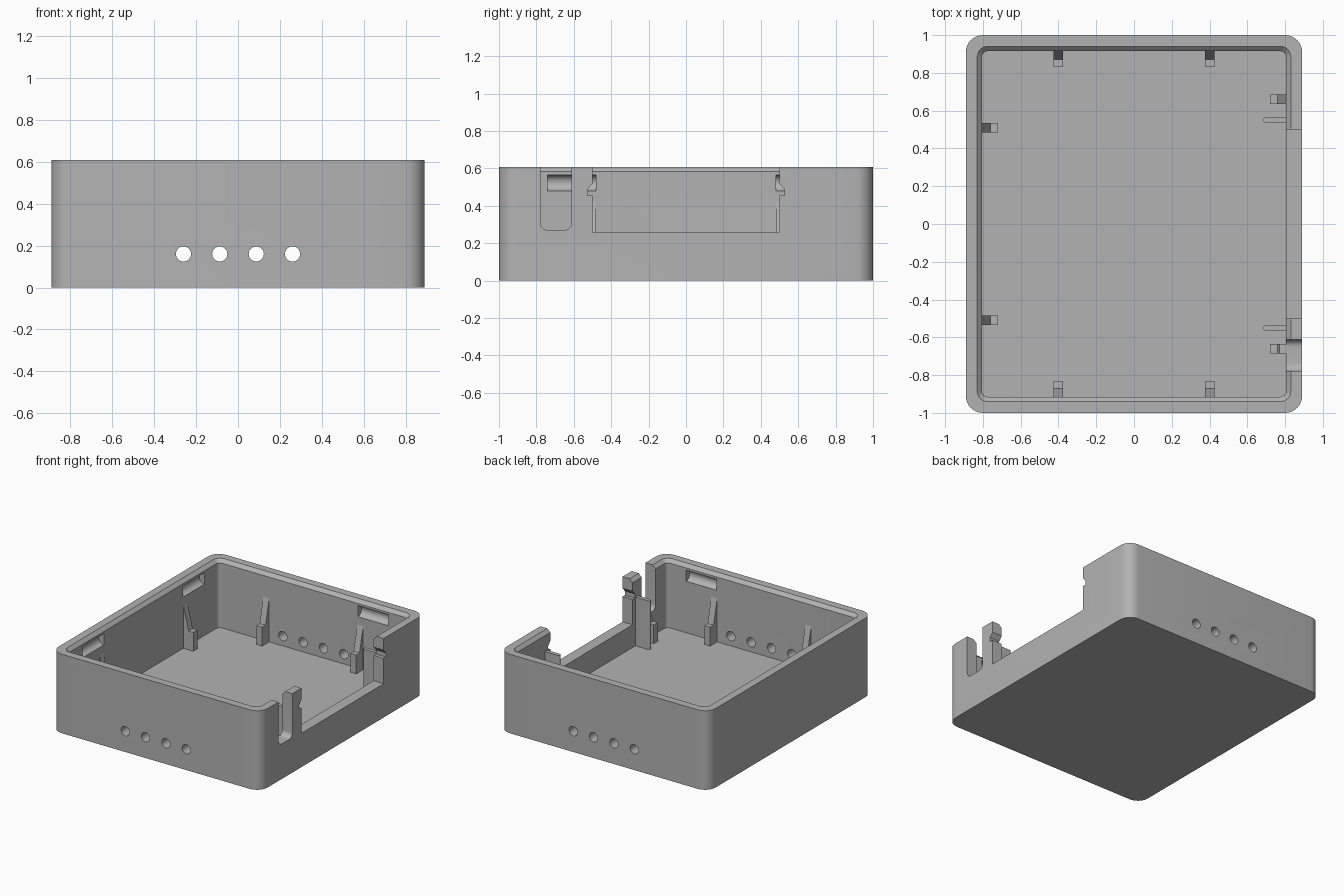
import bpy, bmesh, math
from mathutils import Vector, Matrix

if "Cube" in bpy.data.objects:
    bpy.data.objects.remove(bpy.data.objects["Cube"], do_unlink=True)

grey = bpy.data.materials.new("plain_grey")
grey.use_nodes = True
grey.diffuse_color = (0.45, 0.45, 0.45, 1)
grey.node_tree.nodes["Principled BSDF"].inputs["Base Color"].default_value = (0.45, 0.45, 0.45, 1)

HX, HY, HEIGHT = 0.89, 1.0, 0.608     # outer half sizes and height
IX, IY, FLOOR = 0.805, 0.915, 0.085   # inner half sizes and floor level


def loft(name, rings):
    """Skin a stack of equal rings and cap both ends."""
    bm = bmesh.new()
    rows = [[bm.verts.new(p) for p in ring] for ring in rings]
    for a, b in zip(rows, rows[1:]):
        for i in range(len(a)):
            j = (i + 1) % len(a)
            bm.faces.new((a[i], a[j], b[j], b[i]))
    bm.faces.new(rows[0][::-1])
    bm.faces.new(rows[-1])
    bmesh.ops.recalc_face_normals(bm, faces=bm.faces)
    mesh = bpy.data.meshes.new(name)
    bm.to_mesh(mesh)
    bm.free()
    mesh.materials.append(grey)
    ob = bpy.data.objects.new(name, mesh)
    bpy.context.collection.objects.link(ob)
    return ob


def rounded(hx, hy, r, steps=8):
    """Rounded rectangle outline."""
    pts = []
    for k, (sx, sy) in enumerate([(1, 1), (-1, 1), (-1, -1), (1, -1)]):
        for i in range(steps + 1):
            a = math.pi / 2 * (k + i / steps)
            pts.append((sx * (hx - r) + r * math.cos(a), sy * (hy - r) + r * math.sin(a)))
    return pts


def circle(r, n=32):
    return [(r * math.cos(2 * math.pi * i / n), r * math.sin(2 * math.pi * i / n)) for i in range(n)]


def box_stack(name, layers):
    """Rounded boxes of (half x, half y, radius, z) stacked upward."""
    return loft(name, [[(x, y, z) for x, y in rounded(hx, hy, r)] for hx, hy, r, z in layers])


def along_x(name, pts, x0, x1, y=0, z=0):
    return loft(name, [[(x, y + p, z + q) for p, q in pts] for x in (x0, x1)])


def along_y(name, pts, y0, y1, x=0, z=0):
    return loft(name, [[(x + p, y, z + q) for p, q in pts] for y in (y0, y1)])


def select(ob):
    bpy.ops.object.select_all(action='DESELECT')
    ob.select_set(True)
    bpy.context.view_layer.objects.active = ob


def smooth(ob):
    select(ob)
    bpy.ops.object.shade_smooth_by_angle(angle=math.radians(30))


def cut(ob, cutter):
    mod = ob.modifiers.new("cut", 'BOOLEAN')
    mod.operation, mod.solver, mod.object = 'DIFFERENCE', 'EXACT', cutter
    select(ob)
    bpy.ops.object.modifier_apply(modifier=mod.name)
    bpy.data.objects.remove(cutter, do_unlink=True)


# Open tray with a chamfered inner rim
tray = box_stack("tray", [(HX, HY, 0.09, 0), (HX, HY, 0.09, HEIGHT)])
cut(tray, box_stack("cavity", [(IX, IY, 0.03, FLOOR), (IX, IY, 0.03, HEIGHT - 0.025),
                               (IX + 0.05, IY + 0.05, 0.08, HEIGHT + 0.025)]))

# Wide opening in the right wall, with a snap notch at each side
side = [(0.5, 0.26), (0.5, 0.455), (0.527, 0.455), (0.527, 0.487), (0.5, 0.519), (0.5, 0.7)]
cut(tray, along_x("opening", side + [(-y, z) for y, z in reversed(side)], 0.7, 1))

# Round-bottomed cable slot
cut(tray, along_x("slot", rounded(0.084, 0.315, 0.04), 0.7, 1, y=-0.695, z=0.585))

# Row of holes through the front and back walls
for s in (-1, 1):
    for x in (-0.26, -0.087, 0.087, 0.26):
        cut(tray, along_y("hole", circle(0.036), s * 0.8, s * 1.1, x=x, z=0.16))

# Lid catch grooves inside the walls
for s in (-1, 1):
    cut(tray, along_x("groove", circle(0.043), 0.38, 0.64, y=s * IY, z=0.523)) 
    cut(tray, along_y("groove", circle(0.043), s * 0.61 - 0.13, s * 0.61 + 0.13, x=-IX, z=0.523))
smooth(tray)


def bracket(name, base, angle, tip=0.42):
    """Stepped board support: a block with a tapered fin up the wall."""
    shelf, full = 0.23, 0.42
    d = 0.045 * (full - tip) / (full - shelf)
    prof = [(-0.01, FLOOR - 0.01), (0.085, FLOOR - 0.01), (0.085, shelf), (0.045, shelf),
            (d, tip), (-0.01, tip)]
    turn = Matrix.Rotation(angle, 3, 'Z')
    loft(name, [[Vector((*base, 0)) + turn @ Vector((p, w, q)) for p, q in prof]
                for w in (-0.025, 0.025)])


# Board supports on all four walls; the one under the slot is cut short
for s, tag in ((-1, "front"), (1, "back")):
    bracket(tag + "_left_support", (0.4, s * IY), -s * math.pi / 2)
    bracket(tag + "_right_support", (-0.4, s * IY), -s * math.pi / 2)
    bracket(tag + "_side_support", (-IX, s * 0.51), 0)
    bracket(tag + "_opening_support", (IX, s * 0.66), math.pi, 0.27 if s < 0 else 0.42)

    # Round-nosed rib beside the opening
    nose = rounded(0.07, 0.015, 0.0145)
    rib = loft(tag + "_rib", [[(0.755 + x, s * 0.55 + y, z) for x, y in nose]
                              for z in (FLOOR - 0.01, 0.46)])
    smooth(rib)
